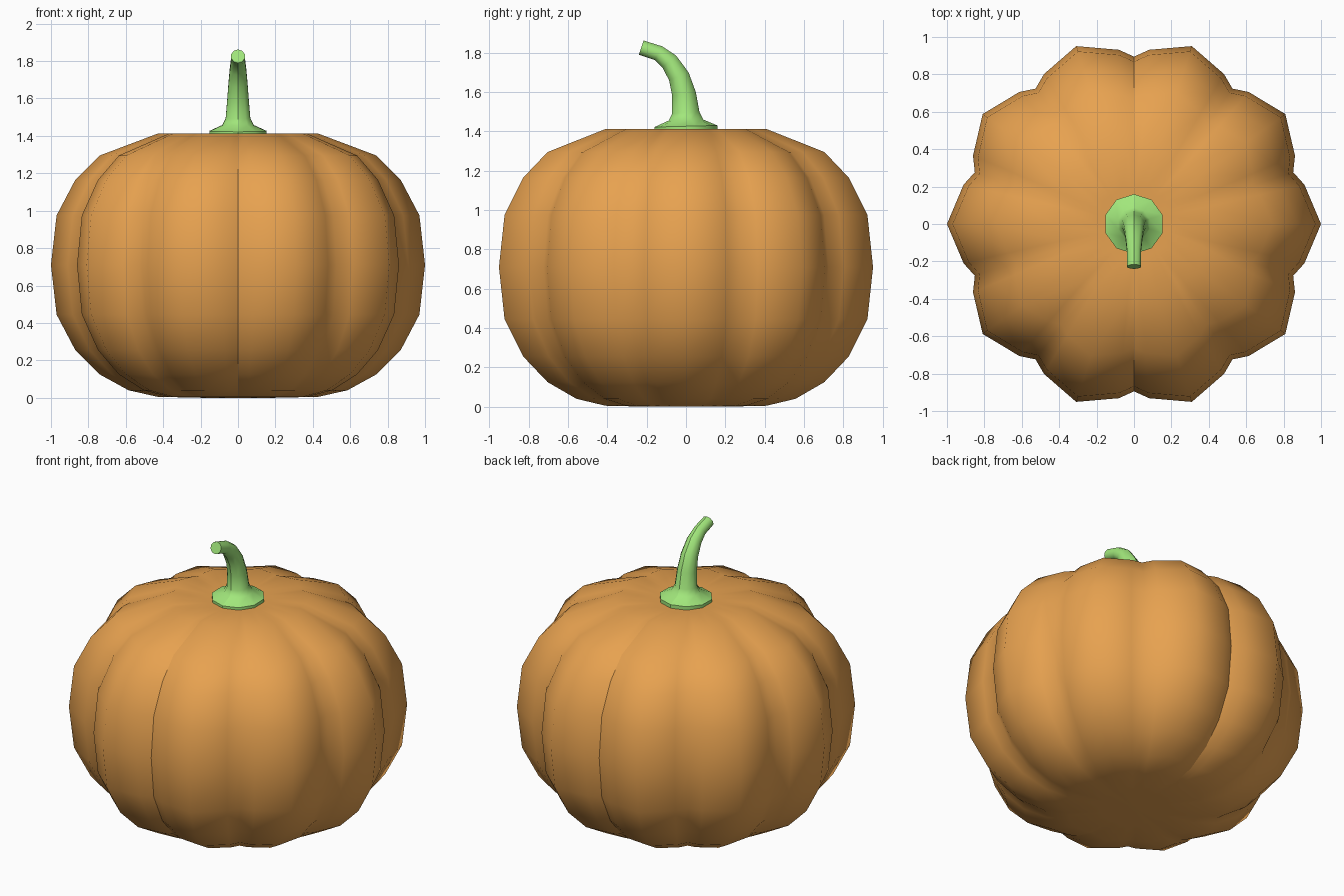
import bpy, bmesh
from math import sin, cos, radians, pi
from mathutils import Vector

if "Cube" in bpy.data.objects:
    bpy.data.objects.remove(bpy.data.objects["Cube"])


def material(name, color):
    m = bpy.data.materials.new(name)
    m.diffuse_color = color
    m.use_nodes = True
    m.node_tree.nodes["Principled BSDF"].inputs["Base Color"].default_value = m.diffuse_color
    return m


def loft(name, rings, start, end, mat, sharp_angle):
    """Skin rings of points; start/end are centre points that close the ends."""
    bm = bmesh.new()
    loops = [[bm.verts.new(p) for p in ring] for ring in rings]
    n = len(loops[0])
    for a, b in zip(loops, loops[1:]):
        for i in range(n):
            j = (i + 1) % n
            bm.faces.new((a[i], a[j], b[j], b[i]))
    for loop, centre in ((loops[0], start), (loops[-1], end)):
        c = bm.verts.new(centre)
        for i in range(n):
            bm.faces.new((loop[i], loop[(i + 1) % n], c))
    bmesh.ops.recalc_face_normals(bm, faces=bm.faces)
    for f in bm.faces:
        f.smooth = True
    # Hard seam along the middle plane, plus genuinely sharp corners
    for e in bm.edges:
        seam = all(abs(v.co.x) < 1e-4 for v in e.verts)
        e.smooth = not (seam or e.calc_face_angle(0) > radians(sharp_angle))
    me = bpy.data.meshes.new(name)
    bm.to_mesh(me)
    bm.free()
    me.materials.append(mat)
    ob = bpy.data.objects.new(name, me)
    bpy.context.collection.objects.link(ob)
    return ob


# Pumpkin body: ten lobes, each with a crest and a three-point groove
lobe = [(0, 0.895), (5, 0.935), (18, 1.0), (31, 0.935)]
section = [(radians(90 + 36 * k + a), r) for k in range(10) for a, r in lobe]
profile = [(0.20, 0.0), (0.43, 0.005), (0.585, 0.04), (0.74, 0.125), (0.87, 0.255),
           (0.97, 0.445), (1.0, 0.71), (0.97, 0.975), (0.87, 1.165),
           (0.74, 1.295), (0.43, 1.412), (0.20, 1.407)]
body = [[(R * r * cos(a), R * r * sin(a), z) for a, r in section] for R, z in profile]
loft("pumpkin_body", body, (0, 0, 0), (0, 0, 1.405),
     material("orange_skin", (0.80, 0.36, 0.08, 1)), 60)

# Stem: ten-sided rings given by their front and back (y, z) points
stem_pairs = [((-0.16, 1.398), (0.16, 1.398)), ((-0.16, 1.422), (0.16, 1.43)),
              ((-0.088, 1.455), (0.088, 1.46)), ((-0.07, 1.49), (0.068, 1.50)),
              ((-0.07, 1.58), (0.05, 1.60)), ((-0.086, 1.66), (0.013, 1.70)),
              ((-0.12, 1.725), (-0.05, 1.785)), ((-0.16, 1.763), (-0.12, 1.832)),
              ((-0.24, 1.79), (-0.216, 1.862))]
stem, centres = [], []
for f, b in stem_pairs:
    f, b = Vector((0, *f)), Vector((0, *b))
    c, h = (f + b) / 2, (b - f) / 2
    side = Vector((h.length, 0, 0))
    centres.append(c)
    stem.append([c + side * cos(pi / 2 + i * pi / 5) + h * sin(pi / 2 + i * pi / 5)
                 for i in range(10)])
loft("stem", stem, centres[0], centres[-1],
     material("green_stem", (0.36, 0.80, 0.20, 1)), 50)
